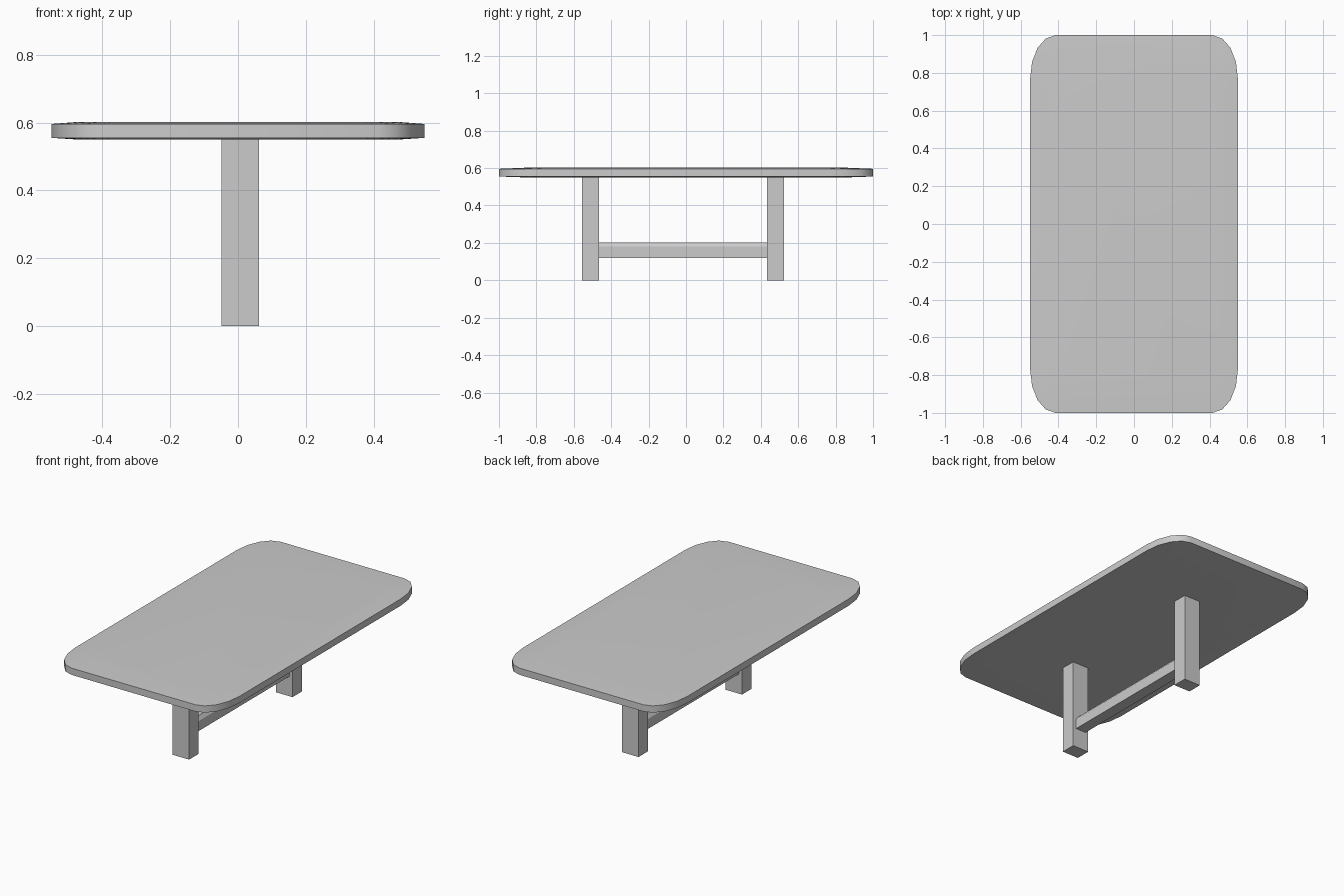
import bpy
import bmesh
from math import cos, sin, pi, radians

if "Cube" in bpy.data.objects:
    bpy.data.objects.remove(bpy.data.objects["Cube"])


def make_object(name, bm):
    bmesh.ops.recalc_face_normals(bm, faces=bm.faces)
    mesh = bpy.data.meshes.new(name)
    bm.to_mesh(mesh)
    bm.free()
    obj = bpy.data.objects.new(name, mesh)
    bpy.context.collection.objects.link(obj)
    return obj


def box(name, x, y, z):
    bm = bmesh.new()
    bmesh.ops.create_cube(bm, size=1)
    for v in bm.verts:
        for i, (lo, hi) in enumerate((x, y, z)):
            v.co[i] = lo if v.co[i] < 0 else hi
    return make_object(name, bm)


def outline(hx, hy, rx, ry, steps=4):
    # Rectangle with elliptical corners
    pts = []
    for q, (sx, sy) in enumerate(((1, 1), (-1, 1), (-1, -1), (1, -1))):
        for i in range(steps + 1):
            a = (q + i / steps) * pi / 2
            pts.append((sx * (hx - rx) + rx * cos(a), sy * (hy - ry) + ry * sin(a)))
    return pts


# Tabletop: vertical rim with very slightly crowned top and bottom
bm = bmesh.new()
rings = []
for s, z in ((0.86, 0.55), (1, 0.555), (1, 0.596), (0.86, 0.602)):
    pts = outline(0.55 * s, s, 0.135 * s, 0.23 * s)
    rings.append([bm.verts.new((x, y, z)) for x, y in pts])
for a, b in zip(rings, rings[1:]):
    n = len(a)
    for i in range(n):
        j = (i + 1) % n
        bm.faces.new((a[i], a[j], b[j], b[i]))
bm.faces.new(rings[0])
bm.faces.new(rings[-1])
top = make_object("tabletop", bm)
bpy.context.view_layer.objects.active = top
top.select_set(True)
bpy.ops.object.shade_smooth_by_angle(angle=radians(30))

# Two square posts
for name, y in (("front_leg", (-0.556, -0.465)), ("back_leg", (0.433, 0.524))):
    box(name, (-0.049, 0.062), y, (0, 0.552))

# Stretcher between the legs, with chamfered upper edges
profile = [(-0.03, 0.12), (0.04, 0.12), (0.04, 0.18), (0.025, 0.202), (-0.015, 0.202), (-0.03, 0.18)]
bm = bmesh.new()
face = bm.faces.new([bm.verts.new((x, -0.47, z)) for x, z in profile])
ext = bmesh.ops.extrude_face_region(bm, geom=[face], use_keep_orig=True)
bmesh.ops.translate(bm, vec=(0, 0.908, 0),
                    verts=[g for g in ext["geom"] if isinstance(g, bmesh.types.BMVert)])
make_object("stretcher", bm)
